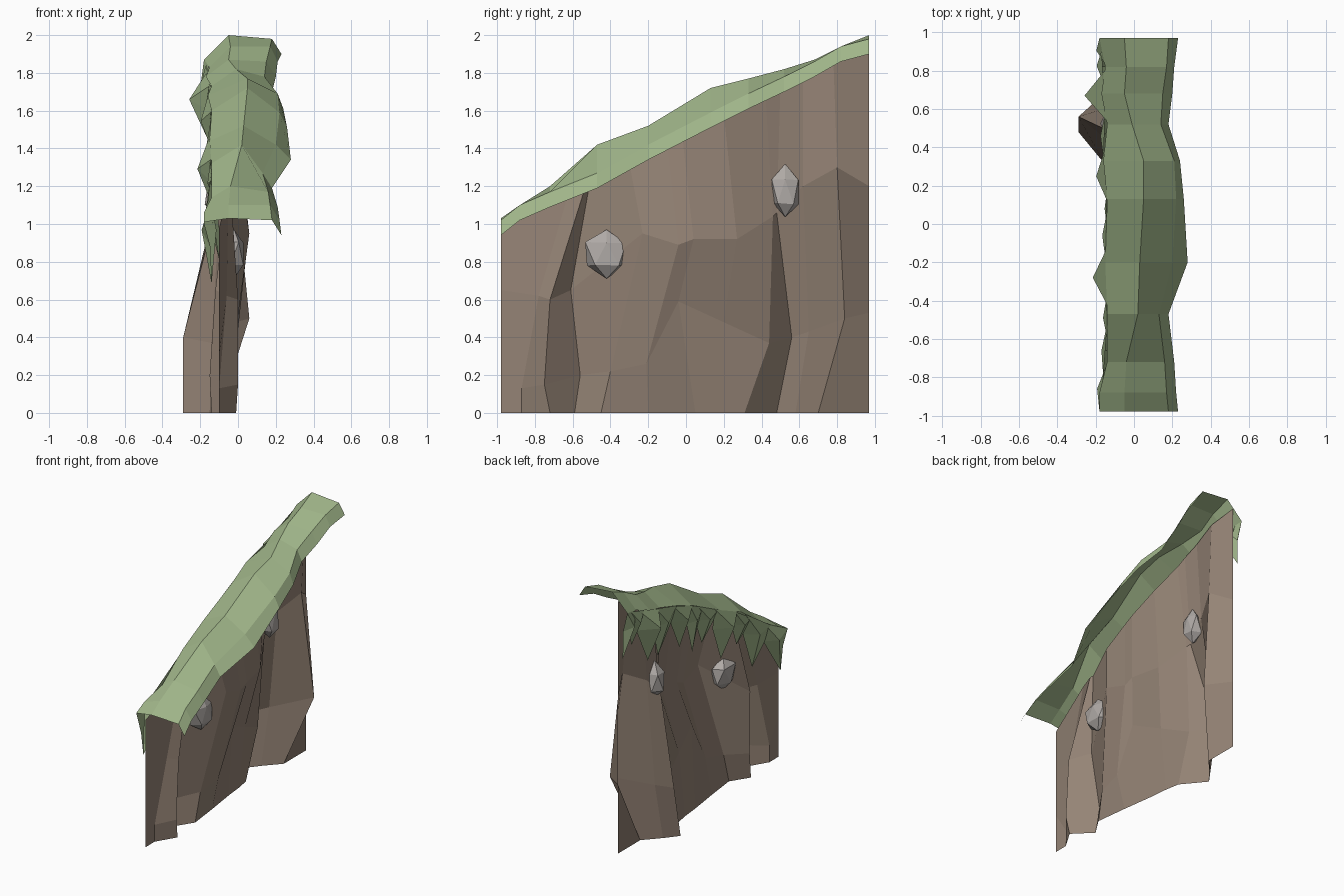
import bpy, bmesh, random
from mathutils import Vector

if "Cube" in bpy.data.objects:
    bpy.data.objects.remove(bpy.data.objects["Cube"])

random.seed(4)


def material(name, rgb):
    m = bpy.data.materials.new(name)
    m.diffuse_color = (*rgb, 1)
    m.use_nodes = True
    m.node_tree.nodes["Principled BSDF"].inputs["Base Color"].default_value = m.diffuse_color
    return m


def make(name, verts, faces, mat):
    me = bpy.data.meshes.new(name)
    me.from_pydata(verts, [], faces)
    me.materials.append(mat)
    ob = bpy.data.objects.new(name, me)
    bpy.context.collection.objects.link(ob)
    return ob


def grid(rows):
    """Vertices and quads of a sheet lofted through rows of equal length."""
    n = len(rows[0])
    verts = [v for r in rows for v in r]
    faces = [(i * n + j, i * n + j + 1, (i + 1) * n + j + 1, (i + 1) * n + j)
             for i in range(len(rows) - 1) for j in range(n - 1)]
    return verts, faces


def sample(row, y):
    """Point at y on a polyline that runs along y."""
    for a, b in zip(row, row[1:]):
        if y <= b[1]:
            return Vector(a).lerp(Vector(b), (y - a[1]) / (b[1] - a[1]))
    return Vector(row[-1])


earth = material("earth", (0.30, 0.23, 0.18))
green = material("grass", (0.35, 0.46, 0.25))
grey = material("stone", (0.43, 0.40, 0.38))

# Grass cap: a sloping open sheet, four lines running along y
ys = [-.98, -.88, -.72, -.47, -.2, .13, .33, .52, .68, .82, .97]
low_x = [.23, .22, .21, .18, .28, .26, .24, .18, .20, .21, .23]
low_z = [.94, 1.02, 1.09, 1.19, 1.34, 1.51, 1.61, 1.70, 1.78, 1.86, 1.90]
top_x = [.18, .17, .16, .13, .20, .22, .21, .14, .15, .17, .18]
ridge_x = [-.05, -.05, -.04, .02, .03, .05, .05, -.01, -.05, -.04, -.05]
ridge_z = [1.03, 1.10, 1.20, 1.42, 1.52, 1.72, 1.77, 1.82, 1.87, 1.94, 2.0]
left_x = [-.18, -.18, -.14, -.14, -.15, -.14, -.16, -.14, -.17, -.15, -.18]
left_z = [1.01, 1.06, 1.14, 1.32, 1.44, 1.60, 1.68, 1.73, 1.78, 1.83, 1.87]
low = list(zip(low_x, ys, low_z))
top = [(x, y, z + .08) for x, y, z in zip(top_x, ys, low_z)]
ridge = list(zip(ridge_x, ys, ridge_z))
left = list(zip(left_x, ys, left_z))
make("grass_cap", *grid([low, top, ridge, left]), green)

# Hanging grass tufts along the left edge: (start y, end y, tip y, length, bulge)
tufts = [(-.98, -.74, -.95, .34, .02), (-.80, -.52, -.66, .37, .01), (-.60, -.38, -.47, .26, .01),
         (-.42, -.14, -.27, .38, .06), (-.18, .06, -.04, .28, .01), (.0, .16, .07, .36, .0),
         (.12, .38, .24, .33, .04), (.34, .58, .49, .38, .01), (.54, .80, .64, .40, .10),
         (.74, .91, .82, .28, .02), (.84, .97, .975, .36, .02)]
verts, faces = [], []
for y0, y1, yt, length, bulge in tufts:
    a, b, c = sample(left, y0), sample(left, y1), sample(left, yt)
    tip = c + Vector((.04, 0, -length))
    mid = (a + b) / 2 + Vector((-bulge - .01, 0, -length * .3))
    # shoulders keep the tuft broad before it tapers to its tip
    sa, sb = [p.lerp(tip, .42) + (p - c) * .25 + Vector((.02, 0, 0)) for p in (a, b)]
    sa.y, sb.y = max(sa.y, -.98), min(sb.y, .97)
    k = len(verts)
    verts += [a, b, mid, tip, sa, sb]
    faces += [(k + i, k + j, k + 2) for i, j in ((0, 1), (4, 0), (3, 4), (5, 3), (1, 5))]
make("grass_tufts", verts, faces, green)

# Earth wall: a folded sheet with two recesses, rows from foot to top
foot = [(-.10, -.98), (-.10, -.87), (-.01, -.72), (-.14, -.59), (-.05, -.45), (-.08, -.2),
        (-.115, .05), (-.13, .2), (-.15, .31), (-.29, .48), (-.21, .58), (-.10, .70), (-.10, .97)]
lower = [(-.10, -.98, .3), (-.10, -.87, .13), (0, -.75, .15), (-.15, -.56, .2), (-.04, -.4, .22),
         (-.02, -.21, .26), (-.02, -.04, .59), (-.08, .2, .48), (-.14, .44, .37), (-.29, .56, .4),
         (-.19, .65, .43), (.06, .84, .5), (-.10, .97, .53)]
upper = [(-.10, -.98, .65), (-.06, -.78, .62), (0, -.72, .6), (-.12, -.61, .65), (.06, -.23, .95),
         (.05, -.04, .89), (.05, .04, .92), (0, .27, .92), (-.10, .46, 1.04), (-.12, .48, 1.06),
         (-.10, .62, 1.2), (-.02, .8, 1.3), (-.10, .97, 1.2)]
crest = [(-.10, -.98), (-.05, -.62), (-.04, -.53), (-.05, -.51), (0, -.3), (0, -.1), (0, -.02),
         (-.02, .2), (-.05, .42), (-.05, .5), (-.06, .62), (-.06, .78), (-.10, .97)]
foot = [(x, y, 0) for x, y in foot]
crest = [(x, y, sample(low, y).z + .04) for x, y in crest]
make("earth_wall", *grid([foot, lower, upper, crest]), earth)

# Stones lodged through the wall, worn flat on the +x side
for name, pos, size in [("stone_lower", (-.02, -.42, .84), (.08, .125, .135)),
                        ("stone_upper", (-.10, .525, 1.17), (.08, .08, .14))]:
    bm = bmesh.new()
    bmesh.ops.create_icosphere(bm, subdivisions=1, radius=1)
    for v in bm.verts:
        v.co *= random.uniform(.92, 1.08)
        v.co.x = min(v.co.x, .6)
        v.co = Vector(pos) + Vector([c * s for c, s in zip(v.co, size)])
    ob = make(name, [], [], grey)
    bm.to_mesh(ob.data)
    bm.free()
